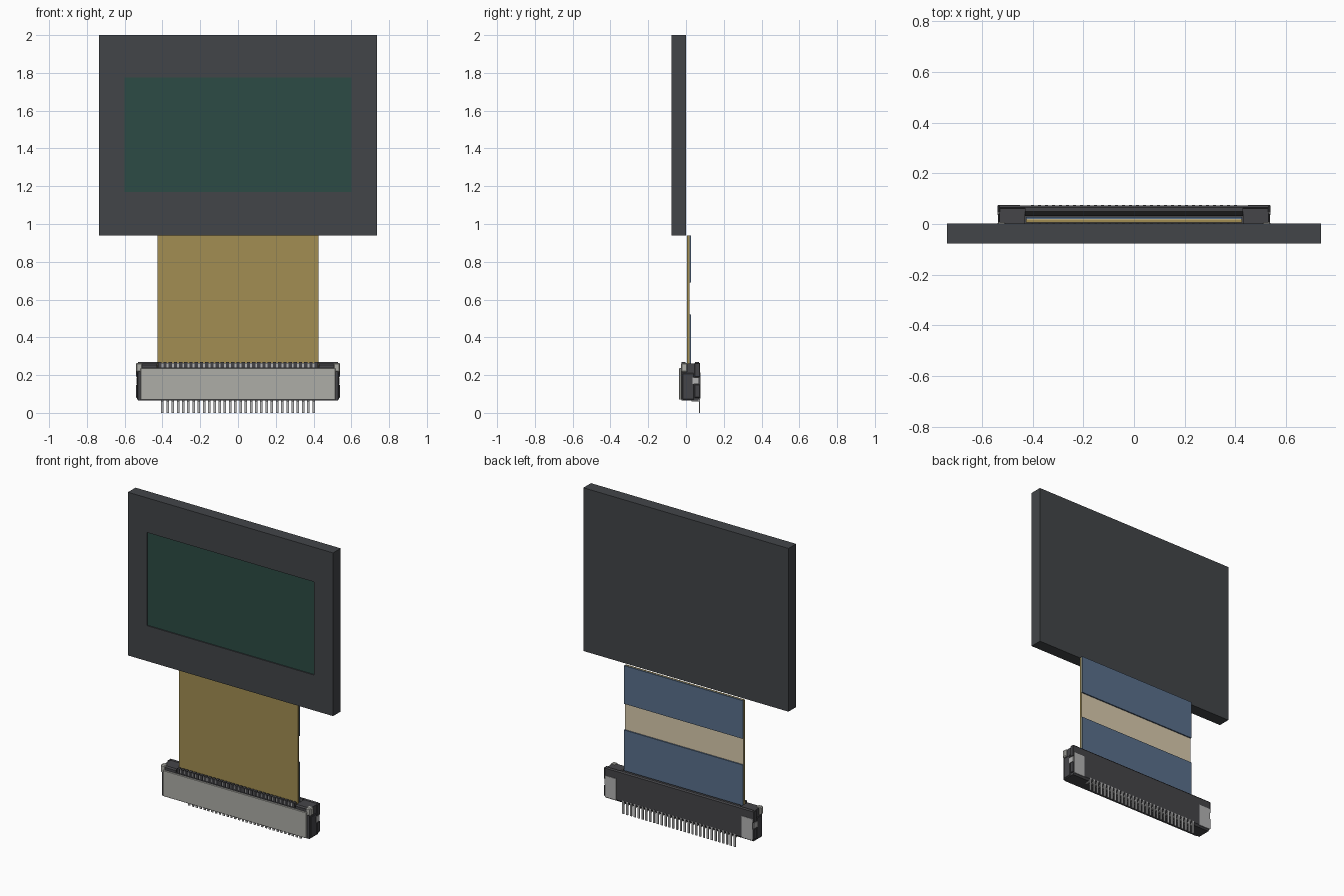
import bpy, bmesh

if "Cube" in bpy.data.objects:
    bpy.data.objects.remove(bpy.data.objects["Cube"])


def material(name, rgb):
    m = bpy.data.materials.new(name)
    m.diffuse_color = (*rgb, 1)
    m.use_nodes = True
    m.node_tree.nodes["Principled BSDF"].inputs["Base Color"].default_value = m.diffuse_color
    return m


DARK = material("dark_glass", (0.055, 0.06, 0.066))
GREEN = material("screen_green", (0.025, 0.07, 0.058))
GOLD = material("flex_gold", (0.36, 0.27, 0.085))
BLUE = material("stiffener_blue", (0.1, 0.16, 0.26))
CREAM = material("adhesive_cream", (0.7, 0.6, 0.42))
BLACK = material("housing_plastic", (0.06, 0.06, 0.066))
METAL = material("metal", (0.45, 0.45, 0.45))
LATCH = material("latch_plastic", (0.42, 0.42, 0.39))


def add_box(bm, x0, x1, y0, y1, z0, z1):
    vs = bmesh.ops.create_cube(bm, size=1)["verts"]
    for v in vs:
        v.co = (x1 if v.co.x > 0 else x0, y1 if v.co.y > 0 else y0,
                z1 if v.co.z > 0 else z0)


def finish(name, bm, mat):
    bmesh.ops.recalc_face_normals(bm, faces=bm.faces)
    me = bpy.data.meshes.new(name)
    bm.to_mesh(me)
    bm.free()
    me.materials.append(mat)
    ob = bpy.data.objects.new(name, me)
    bpy.context.collection.objects.link(ob)
    return ob


def boxes(name, mat, items, bevel=0):
    bm = bmesh.new()
    for b in items:
        add_box(bm, *b)
    ob = finish(name, bm, mat)
    if bevel:
        mod = ob.modifiers.new("bevel", "BEVEL")
        mod.width, mod.segments = bevel, 1
    return ob


def extrude_x(name, mat, profile, x0, x1):
    """Extrude a (y, z) outline along x."""
    bm = bmesh.new()
    face = bm.faces.new([bm.verts.new((x0, y, z)) for y, z in profile])
    ext = bmesh.ops.extrude_face_region(bm, geom=[face])["geom"]
    for v in ext:
        if isinstance(v, bmesh.types.BMVert):
            v.co.x = x1
    return finish(name, bm, mat)


def mirror_x(ob):
    mod = ob.modifiers.new("mirror", "MIRROR")
    mod.use_axis[0] = True
    return ob


# Display panel with a shallow window sunk into its front
bm = bmesh.new()
add_box(bm, -0.737, 0.737, -0.077, 0.001, 0.94, 2.0)
bm.normal_update()
front = min(bm.faces, key=lambda f: f.calc_center_median().y)
bmesh.ops.inset_region(bm, faces=[front], thickness=0.1)
for v in front.verts:
    v.co.x = 0.6 if v.co.x > 0 else -0.6
    v.co.z = 1.775 if v.co.z > 1.5 else 1.17
inner = bmesh.ops.extrude_discrete_faces(bm, faces=[front])["faces"][0]
for v in inner.verts:
    v.co.y += 0.01
finish("display_panel", bm, DARK)
boxes("active_screen", GREEN, [(-0.6, 0.6, -0.070, -0.066, 1.17, 1.775)])

# Flat flex cable with two stiffeners on the back
boxes("flex_cable", GOLD, [(-0.427, 0.427, 0.006, 0.018, 0.2, 0.938)])
boxes("stiffeners", BLUE, [(-0.427, 0.427, 0.019, 0.027, 0.69, 0.938),
                           (-0.427, 0.427, 0.019, 0.027, 0.2, 0.52)])
boxes("cable_adhesive", CREAM, [(-0.425, 0.425, 0.018, 0.019, 0.2, 0.939)])

# Connector housing: slotted middle and solid ends
slot_profile = [(-0.025, 0.066), (0.062, 0.066), (0.073, 0.078), (0.073, 0.262),
                (0.066, 0.27), (0.050, 0.27), (0.032, 0.245), (0.032, 0.1),
                (0.0, 0.1), (0.0, 0.24), (-0.025, 0.24)]
extrude_x("connector_housing", BLACK, slot_profile, -0.43, 0.43)
end_profile = [(-0.024, 0.066), (0.062, 0.066), (0.073, 0.078), (0.073, 0.262),
               (0.066, 0.27), (0.062, 0.262), (-0.016, 0.262), (-0.024, 0.254)]
mirror_x(extrude_x("housing_end", BLACK, end_profile, 0.43, 0.53))
mirror_x(boxes("housing_side_rail", BLACK,
               [(0.529, 0.539, 0.045, 0.075, 0.08, 0.15),
                (0.529, 0.539, 0.045, 0.075, 0.19, 0.265),
                (0.529, 0.536, -0.018, 0.042, 0.07, 0.21)], 0.003))

# Light latch bar across the front
boxes("latch_bar", LATCH, [(-0.515, 0.515, -0.036, -0.025, 0.07, 0.238)], 0.002)
mirror_x(boxes("latch_hook", LATCH, [(0.505, 0.540, -0.027, 0.008, 0.215, 0.265)], 0.006))

# Solder plates on the end faces and the back
mirror_x(boxes("solder_plate", METAL, [(0.45, 0.53, 0.072, 0.0755, 0.075, 0.215),
                                       (0.529, 0.538, 0.035, 0.07, 0.152, 0.188)]))

# Repeating contacts, dividers and pins
N, PITCH = 30, 0.0276
xs = [(i - (N - 1) / 2) * PITCH for i in range(N)]
boxes("contacts", METAL, [(x - 0.005, x + 0.005, -0.018, 0.003, 0.2, 0.264) for x in xs])
boxes("contact_dividers", BLACK,
      [(x - 0.0088, x + 0.0088, -0.023, -0.002, 0.235, 0.27)
       for x in [xs[0] - PITCH / 2] + [x + PITCH / 2 for x in xs]])
boxes("solder_pins", METAL,
      [b for x in xs for b in ((x - 0.0065, x + 0.0065, 0.068, 0.0745, 0.0, 0.085),
                               (x - 0.0065, x + 0.0065, 0.03, 0.068, 0.060, 0.068))])
